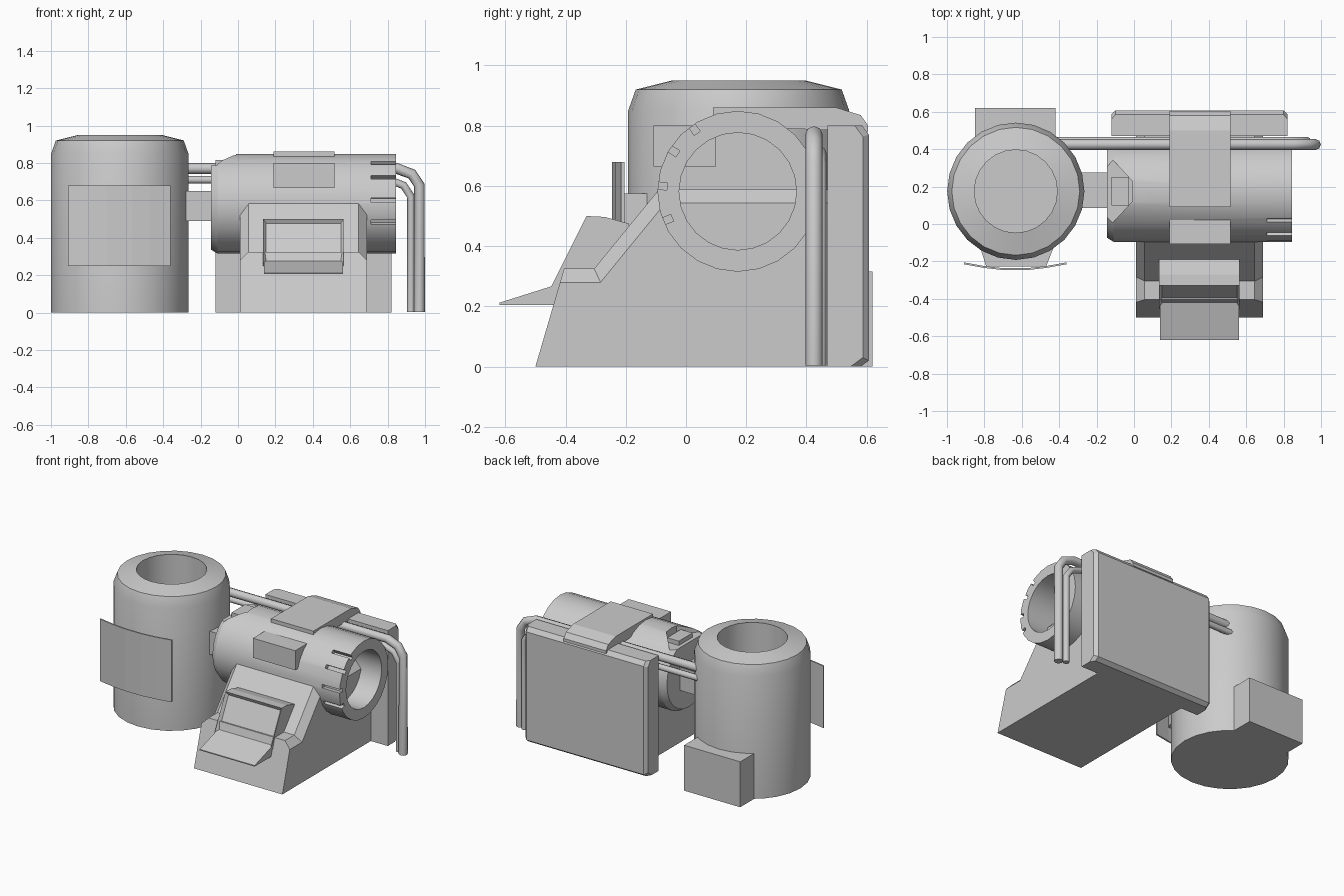
import bpy, bmesh
from math import radians, pi
from mathutils import Matrix, Vector

if "Cube" in bpy.data.objects:
    bpy.data.objects.remove(bpy.data.objects["Cube"])


def finish(name, bm, smooth=None):
    bmesh.ops.recalc_face_normals(bm, faces=bm.faces)
    me = bpy.data.meshes.new(name)
    bm.to_mesh(me)
    bm.free()
    ob = bpy.data.objects.new(name, me)
    bpy.context.collection.objects.link(ob)
    if smooth:
        shade(ob, smooth)
    return ob


def activate(ob):
    bpy.ops.object.select_all(action='DESELECT')
    ob.select_set(True)
    bpy.context.view_layer.objects.active = ob


def shade(ob, angle=30):
    activate(ob)
    bpy.ops.object.shade_smooth_by_angle(angle=radians(angle))


def prism(name, pts, axis, lo, hi, bevel_ids=(), bevel=0.0, inset_id=None):
    """Extrude a profile along x (points are y,z) or along z (points are x,y)."""
    bm = bmesh.new()
    place = (lambda p, t: (t, *p)) if axis == 'x' else (lambda p, t: (*p, t))
    a = [bm.verts.new(place(p, lo)) for p in pts]
    b = [bm.verts.new(place(p, hi)) for p in pts]
    n = len(pts)
    bm.faces.new(a)
    bm.faces.new(b[::-1])
    sides = [bm.faces.new((a[i], a[(i + 1) % n], b[(i + 1) % n], b[i])) for i in range(n)]
    bmesh.ops.recalc_face_normals(bm, faces=bm.faces)
    if bevel_ids:
        edges = [bm.edges.get((s[i], s[(i + 1) % n])) for s in (a, b) for i in bevel_ids]
        bmesh.ops.bevel(bm, geom=edges, offset=bevel, segments=1, affect='EDGES')
    elif inset_id is not None:
        face = [sides[inset_id]]
        bmesh.ops.inset_region(bm, faces=face, thickness=0.022)
        bmesh.ops.translate(bm, verts=face[0].verts, vec=face[0].normal * -0.02)
    return finish(name, bm)


def box(name, lo, hi):
    return prism(name, [(lo[0], lo[1]), (hi[0], lo[1]), (hi[0], hi[1]), (lo[0], hi[1])],
                 'z', lo[2], hi[2])


def lathe(name, profile, matrix, steps=24):
    """Spin (radius, height) points round z, then place with a matrix."""
    bm = bmesh.new()
    vs = [bm.verts.new((r, 0, h)) for r, h in profile]
    es = [bm.edges.new(e) for e in zip(vs, vs[1:])]
    bmesh.ops.spin(bm, geom=vs + es, cent=(0, 0, 0), axis=(0, 0, 1), angle=2 * pi, steps=steps)
    bmesh.ops.remove_doubles(bm, verts=bm.verts, dist=1e-4)
    bm.transform(matrix)
    return finish(name, bm, 35)


def cut(ob, cutter):
    cutter.hide_render = True
    m = ob.modifiers.new("cut", 'BOOLEAN')
    m.operation, m.object, m.solver = 'DIFFERENCE', cutter, 'EXACT'
    activate(ob)
    bpy.ops.object.modifier_apply(modifier=m.name)
    bpy.data.objects.remove(cutter)


def pipe(name, pts, r):
    cu = bpy.data.curves.new(name, 'CURVE')
    cu.dimensions = '3D'
    cu.bevel_depth, cu.bevel_resolution, cu.use_fill_caps = r, 2, True
    sp = cu.splines.new('POLY')
    sp.points.add(len(pts) - 1)
    for p, co in zip(sp.points, pts):
        p.co = (*co, 1)
    ob = bpy.data.objects.new(name, cu)
    bpy.context.collection.objects.link(ob)
    activate(ob)
    bpy.ops.object.convert(target='MESH')
    shade(bpy.context.object, 50)


# Upright tank with open top
lathe("upright_tank", [(0, 0), (.367, 0), (.367, .85), (.342, .92), (.222, .95),
                       (.222, .5), (0, .5)], Matrix.Translation((-.632, .175, 0)))
box("tank_rear_box", (-.85, .3, 0), (-.42, .62, .315))

# Curved plate on the tank front and its mount
arc = [(-.91, -.205), (-.80, -.225), (-.70, -.236), (-.57, -.236), (-.47, -.225), (-.36, -.205)]
prism("tank_front_plate", arc + [(x, y - .01) for x, y in arc[::-1]], 'z', .25, .68)
prism("plate_mount", [(-.83, -.1), (-.79, -.228), (-.47, -.228), (-.42, -.1)], 'z', .35, .575)

# Lying drum with bored right end
C = Vector((0, .172, .582))
drum = lathe("lying_drum", [(0, -.145), (.245, -.145), (.267, -.11), (.267, .845),
                            (.195, .845), (.195, .45), (0, .45)],
             Matrix.Translation(C) @ Matrix.Rotation(pi / 2, 4, 'Y'))
# Recess in the drum top at the left end
cut(drum, prism("recess_cutter", [(-.2, -.02), (-.12, .0), (-.01, .12), (-.01, .23),
                                  (-.12, .35), (-.2, .37)], 'z', .785, 1))
# Slots round the front of the bored end
for a in (55, 32, 4, -22):
    s = box("slot_cutter", (.71, -.31, -.012), (.9, -.235, .012))
    s.data.transform(Matrix.Translation(C) @ Matrix.Rotation(radians(-a), 4, 'X'))
    cut(drum, s)
shade(drum)
box("recess_block", (-.12, .1, .76), (-.03, .25, .815))
box("drum_connector", (-.32, .085, .49), (-.1, .275, .65))
box("drum_label", (.19, -.108, .665), (.515, .1, .8))

# Strap over the drum to the back panel
prism("top_strap", [(.09, .86), (.5, .86), (.58, .835), (.605, .8), (.605, .78),
                    (.09, .80)], 'x', .19, .515)

# Back panel with chamfered rear edges
prism("back_panel", [(.47, 0), (.58, 0), (.607, .02), (.607, .77), (.585, .8), (.47, .8)],
      'x', -.12, .82, (1, 2, 3), .02)

# Sloping base with chamfered upper edges
prism("base", [(-.5, 0), (-.405, .325), (-.305, .325), (-.09, .588), (.472, .588), (.472, 0)],
      'x', .012, .69, (1, 2, 3), .045)

# Control console with sunken face and wedge shelf
prism("console", [(-.455, .25), (-.33, .5), (-.27, .497), (-.19, .475), (-.19, .25)],
      'x', .135, .565, inset_id=0)
prism("console_shelf", [(-.62, .205), (-.62, .212), (-.42, .275), (-.4, .205)], 'x', .14, .562)

# Pair of pipes from the tank, bending down at the right
for i, (y, x, z, r) in enumerate([(.425, .97, .77, .029), (.445, .925, .71, .021)]):
    pipe(f"pipe_{i + 1}", [(-.5, y, z), (x - .12, y, z), (x - .04, y, z - .03),
                           (x, y, z - .09), (x, y, .003)], r)
